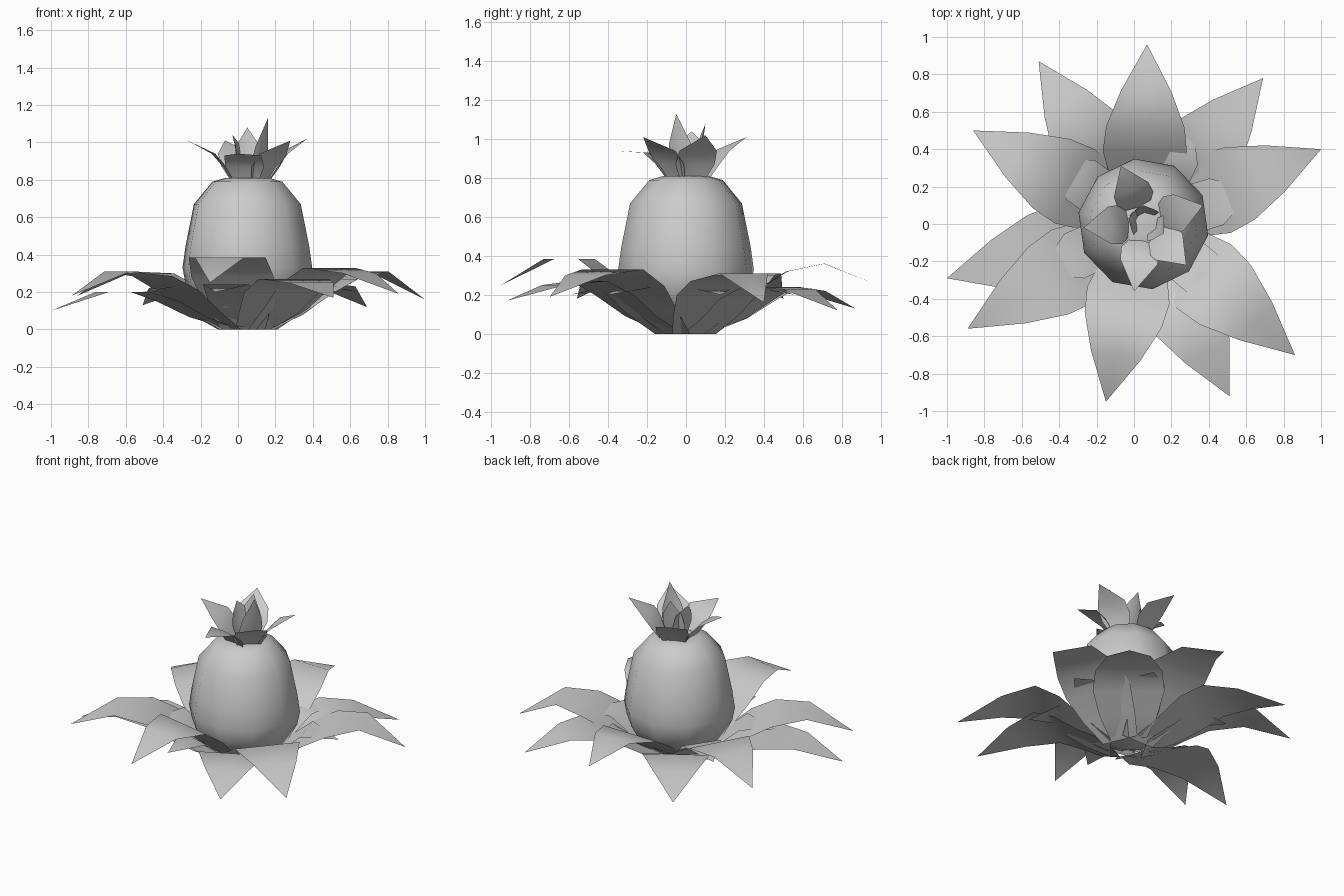
import bpy, math
from mathutils import Vector

if "Cube" in bpy.data.objects:
    bpy.data.objects.remove(bpy.data.objects["Cube"])

CX, CY = 0.05, 0.0          # axis of the fruit


def make_object(name, verts, faces, angle):
    mesh = bpy.data.meshes.new(name)
    mesh.from_pydata(verts, [], faces)
    mesh.update()
    ob = bpy.data.objects.new(name, mesh)
    bpy.context.collection.objects.link(ob)
    bpy.ops.object.select_all(action='DESELECT')
    ob.select_set(True)
    bpy.context.view_layer.objects.active = ob
    bpy.ops.object.shade_smooth_by_angle(angle=math.radians(angle))
    return ob


def lathe(name, profile, sides, phase, centre):
    """Revolve (radius, z) pairs and cap both ends."""
    verts, faces = [], []
    for r, z in profile:
        for i in range(sides):
            a = math.radians(phase) + 2 * math.pi * i / sides
            verts.append((centre[0] + r * math.cos(a), centre[1] + r * math.sin(a), z))
    for k in range(len(profile) - 1):
        for i in range(sides):
            j = (i + 1) % sides
            faces.append((k * sides + i, k * sides + j, (k + 1) * sides + j, (k + 1) * sides + i))
    faces.append(tuple(reversed(range(sides))))
    faces.append(tuple(range((len(profile) - 1) * sides, len(profile) * sides)))
    return make_object(name, verts, faces, 50)


def leaf(name, start, tip, rows, cup=0.0):
    """Pointed strip from start to tip; rows are (distance fraction, z, half width)."""
    start, end = Vector(start), Vector(tip[:2])
    d = (end - start).normalized()
    side = Vector((-d.y, d.x))
    verts, faces = [], []
    for t, z, w in rows:
        p = start.lerp(end, t)
        for s in (-1, 0, 1):
            q = p + side * w * s - d * cup * abs(s)
            verts.append((q.x, q.y, z))
    n = len(verts)
    verts.append((end.x, end.y, tip[2]))
    for k in range(len(rows) - 1):
        for c in range(2):
            a = k * 3 + c
            faces.append((a + 1, a + 4, a + 3, a))
    faces += [(n - 2, n, n - 3), (n - 1, n, n - 2)]
    return make_object(name, verts, faces, 60)


# fruit body
lathe("fruit_body", [(0.14, 0.06), (0.27, 0.12), (0.335, 0.24), (0.352, 0.33), (0.335, 0.45),
                     (0.29, 0.67), (0.19, 0.79), (0.12, 0.81)], 10, 98, (CX, CY))

# base leaves: high ring, then low ring between them
# each is (tip x, y, z, shoulder height, crest height)
high = [(0.07, 0.96, 0.26, 0.32, 0.36), (1.00, 0.40, 0.16, 0.27, 0.31),
        (0.86, -0.70, 0.19, 0.33, 0.30), (-0.15, -0.95, 0.25, 0.385, 0.385),
        (-0.89, -0.56, 0.18, 0.285, 0.31), (-0.86, 0.50, 0.18, 0.30, 0.31)]
low = [(0.69, 0.78, 0.12, 0.24, 0.23), (0.51, -0.92, 0.17, 0.27, 0.25),
       (-1.00, -0.29, 0.10, 0.20, 0.20), (-0.51, 0.87, 0.13, 0.24, 0.22)]
for label, ring in (("high", high), ("low", low)):
    for i, (x, y, z, sh, cr) in enumerate(ring):
        leaf(f"base_leaf_{label}_{i + 1}", (CX, CY), (x, y, z),
             [(0.10, 0.0 if label == "high" else 0.015, 0.12), (0.25, sh * 0.33, 0.18),
              (0.40, sh * 0.74, 0.225), (0.54, sh, 0.21), (0.74, cr, 0.135)])

# short inner leaves hugging the fruit
for i, deg in enumerate((17, 65, 145, 205, 254, 320)):
    a = math.radians(deg)
    leaf(f"inner_base_leaf_{i + 1}", (CX, CY),
         (CX + 0.62 * math.cos(a), CY + 0.62 * math.sin(a), 0.20),
         [(0.2, 0.03, 0.09), (0.42, 0.12, 0.13), (0.66, 0.24, 0.13)])

# crown: spreading outer leaves
crown_c = (0.06, 0.01)
for i, (x, y, z, h) in enumerate([(-0.27, -0.02, 1.01, 0.94), (-0.07, 0.31, 1.01, 0.94),
                                  (0.37, 0.10, 1.02, 0.94), (0.28, -0.22, 1.01, 0.94),
                                  (0.00, -0.36, 0.94, 0.93)]):
    leaf(f"crown_outer_leaf_{i + 1}", crown_c, (x, y, z),
         [(0.25, 0.80, 0.07), (0.37, 0.87, 0.105), (0.55, h, 0.10)], -0.01)

# crown: upright inner leaves
for i, tip in enumerate([(0.16, -0.05, 1.13), (0.05, 0.10, 1.08), (-0.03, 0.03, 1.04)]):
    leaf(f"crown_inner_leaf_{i + 1}", crown_c, tip,
         [(0.55, 0.80, 0.05), (0.7, 0.90, 0.08), (0.85, 0.98, 0.065)], 0.02)
